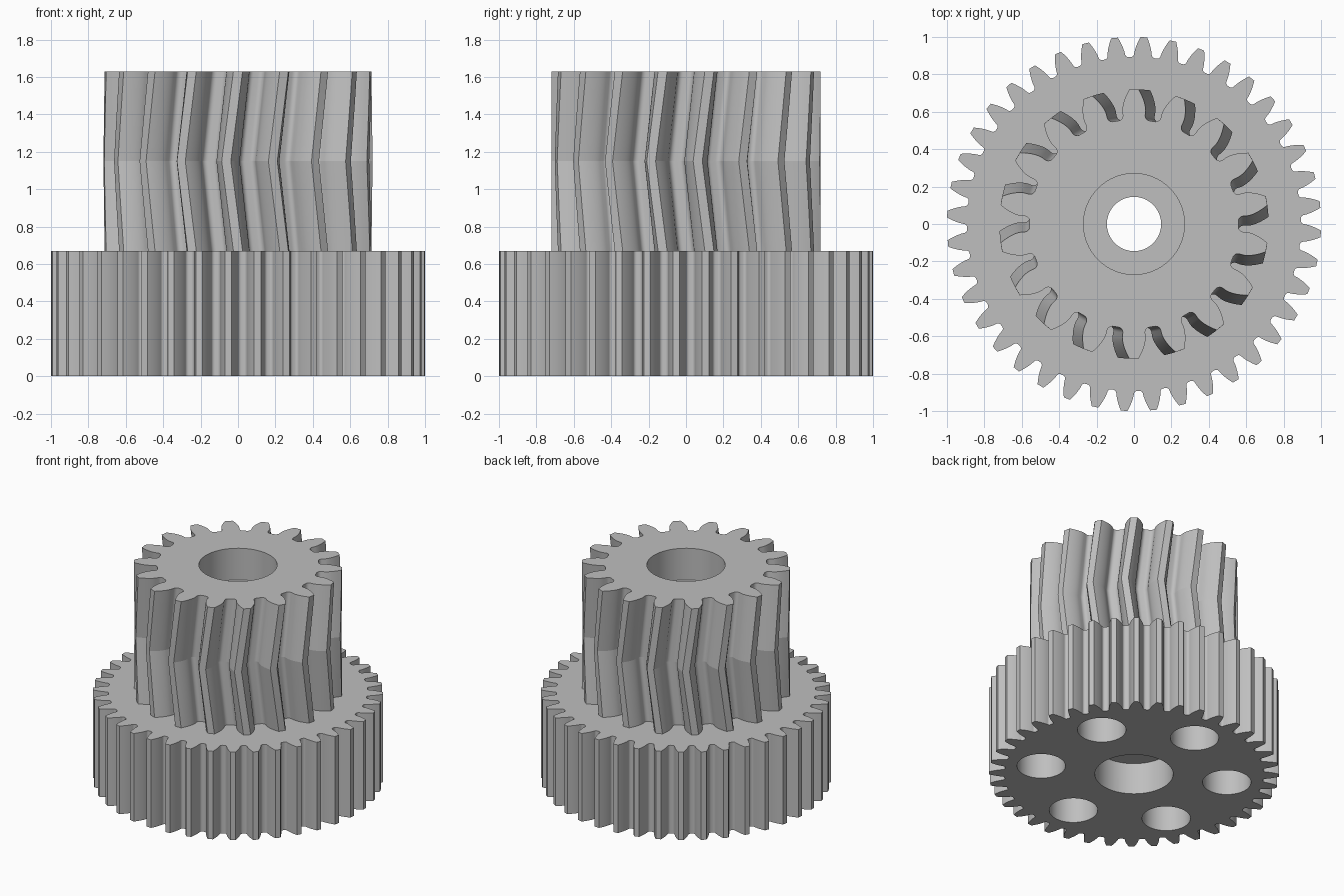
import bpy, bmesh
from math import sin, cos, tan, acos, pi, radians

if "Cube" in bpy.data.objects:
    bpy.data.objects.remove(bpy.data.objects["Cube"], do_unlink=True)

GEAR_TOP, PINION_TOP = 0.67, 1.63
MIDDLE = (GEAR_TOP + PINION_TOP) / 2
BORE, SEAT, SEAT_DEPTH = 0.145, 0.27, 0.24

grey = bpy.data.materials.new("plain_grey")
grey.use_nodes = True
COLOUR = (0.52, 0.52, 0.52, 1)
grey.diffuse_color = COLOUR
grey.node_tree.nodes["Principled BSDF"].inputs["Base Color"].default_value = COLOUR


def involute_angle(base, r):
    a = acos(min(1, base / r))
    return tan(a) - a


def gear_profile(teeth, tip, phase):
    """Outline of an involute gear as (radius, angle) pairs."""
    module = 2 * tip / (teeth + 2)
    pitch = module * teeth / 2
    root = pitch - 1.25 * module
    base = pitch * cos(radians(20))
    fillet = 0.38 * module
    half_pitch = pi / (2 * teeth) + involute_angle(base, pitch)
    start = max(base, root + fillet)

    # One flank, from the tip to the rounded root
    flank = []
    for i in range(8):
        r = tip + (start - tip) * i / 7
        flank.append((r, half_pitch - involute_angle(base, r)))
    foot = flank[-1][1]
    first = 0 if start > root + fillet + 0.001 else 1
    for i in range(first, 7):
        t = i / 6 * pi / 2
        flank.append((root + fillet * (1 - sin(t)), foot + fillet / root * (1 - cos(t))))

    tooth = [(r, -a) for r, a in reversed(flank)] + flank
    return [(r, a + phase + 2 * pi * k / teeth) for k in range(teeth) for r, a in tooth]


def make_gear(name, profile, layers):
    """Stack the profile through (height, twist) layers and cap the ends."""
    bm = bmesh.new()
    rings = [[bm.verts.new((r * cos(a + twist), r * sin(a + twist), z)) for r, a in profile]
             for z, twist in layers]
    n = len(profile)
    for low, high in zip(rings, rings[1:]):
        for i in range(n):
            j = (i + 1) % n
            bm.faces.new((low[i], low[j], high[j], high[i]))
    bm.faces.new(rings[0][::-1])
    bm.faces.new(rings[-1])
    mesh = bpy.data.meshes.new(name)
    bm.to_mesh(mesh)
    bm.free()
    mesh.materials.append(grey)
    ob = bpy.data.objects.new(name, mesh)
    bpy.context.collection.objects.link(ob)
    return ob


def drill(ob, radius, bottom, top, x=0, y=0):
    """Cut a round vertical hole and discard the cutter."""
    bpy.ops.mesh.primitive_cylinder_add(vertices=64, radius=radius, depth=top - bottom,
                                        location=(x, y, (top + bottom) / 2))
    cutter = bpy.context.object
    cutter.name = "hole_cutter"
    cutter.hide_render = True
    cutter.data.materials.append(grey)
    mod = ob.modifiers.new("hole", "BOOLEAN")
    mod.operation = "DIFFERENCE"
    mod.solver = "EXACT"
    mod.object = cutter
    select(ob)
    bpy.ops.object.modifier_apply(modifier=mod.name)
    bpy.data.objects.remove(cutter, do_unlink=True)


def select(ob):
    bpy.ops.object.select_all(action="DESELECT")
    ob.select_set(True)
    bpy.context.view_layer.objects.active = ob


def smooth(ob):
    select(ob)
    bpy.ops.object.shade_smooth_by_angle(angle=radians(28))


# Large straight gear, with a bearing seat and six blind holes underneath
large_gear = make_gear("large_gear", gear_profile(40, 1.0, radians(-3)),
                       [(0, 0), (GEAR_TOP, 0)])
drill(large_gear, BORE, -0.1, GEAR_TOP + 0.1)
drill(large_gear, SEAT, -0.1, SEAT_DEPTH)
for k in range(6):
    a = radians(30 + 60 * k)
    drill(large_gear, 0.167, -0.1, 0.48, 0.65 * cos(a), 0.65 * sin(a))
smooth(large_gear)

# Small herringbone gear: the teeth lean back to the middle, then forward again
STEPS = 4
layers = []
for i in range(-STEPS, STEPS + 1):
    t = i / STEPS
    layers.append((MIDDLE + t * (PINION_TOP - MIDDLE), radians(5) * (abs(t) - 1)))
small_gear = make_gear("small_herringbone_gear", gear_profile(18, 0.72, radians(10)), layers)
drill(small_gear, BORE, GEAR_TOP - 0.1, PINION_TOP + 0.1)
drill(small_gear, SEAT, PINION_TOP - SEAT_DEPTH, PINION_TOP + 0.1)
smooth(small_gear)

# Crease where the two slants meet
mesh = small_gear.data
for edge in mesh.edges:
    if all(abs(mesh.vertices[v].co.z - MIDDLE) < 0.001 for v in edge.vertices):
        edge.use_edge_sharp = True
